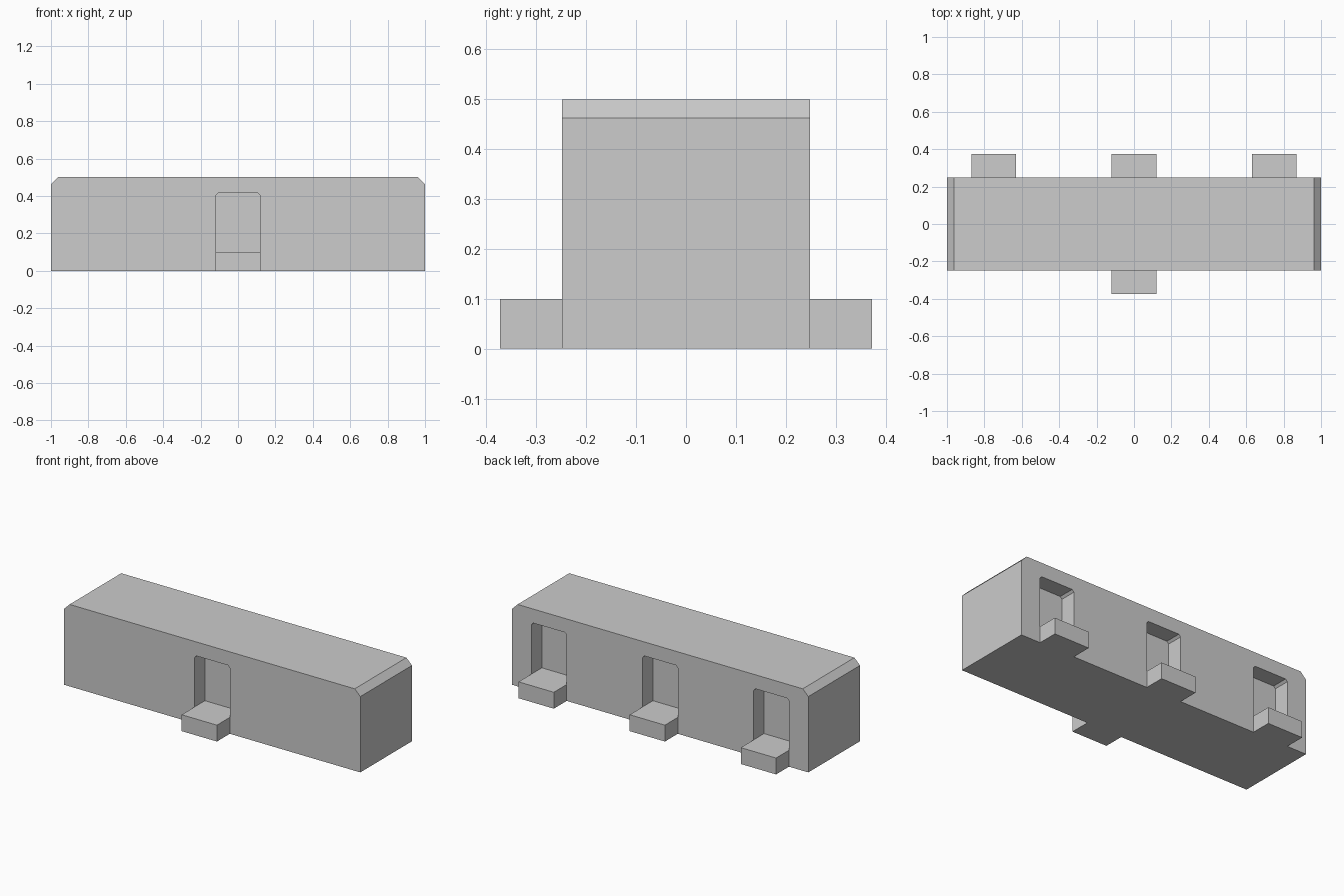
import bpy, bmesh

if "Cube" in bpy.data.objects:
    bpy.data.objects.remove(bpy.data.objects["Cube"])

grey = bpy.data.materials.new("plain_grey")
grey.diffuse_color = (0.604, 0.604, 0.604, 1)
grey.use_nodes = True
grey.node_tree.nodes["Principled BSDF"].inputs["Base Color"].default_value = grey.diffuse_color

# Half sizes, heights and the doorway positions (x, side)
LENGTH, DEPTH, HEIGHT, CHAMFER = 1.0, 0.249, 0.5, 0.0375
DOOR_W, DOOR_TOP, DOOR_CUT = 0.119, 0.4145, 0.0125
STEP_H, STEP_OUT, NICHE = 0.1, 0.373, 0.1
DOORS = [(0, -1), (-0.75, 1), (0, 1), (0.75, 1)]


def prism(name, profile, y0, y1):
    """Extrude an x-z profile from y0 to y1."""
    bm = bmesh.new()
    face = bm.faces.new([bm.verts.new((x, y0, z)) for x, z in profile])
    ext = bmesh.ops.extrude_face_region(bm, geom=[face])
    verts = [v for v in ext["geom"] if isinstance(v, bmesh.types.BMVert)]
    bmesh.ops.translate(bm, verts=verts, vec=(0, y1 - y0, 0))
    bmesh.ops.recalc_face_normals(bm, faces=bm.faces)
    mesh = bpy.data.meshes.new(name)
    bm.to_mesh(mesh)
    bm.free()
    obj = bpy.data.objects.new(name, mesh)
    bpy.context.collection.objects.link(obj)
    mesh.materials.append(grey)
    return obj


def clipped_top(cx, half, z0, z1, c):
    """Rectangle with its two upper corners cut off."""
    return [(cx - half, z0), (cx + half, z0), (cx + half, z1 - c),
            (cx + half - c, z1), (cx - half + c, z1), (cx - half, z1 - c)]


# Long body with chamfered roof ends
body = prism("body", clipped_top(0, LENGTH, 0, HEIGHT, CHAMFER), -DEPTH, DEPTH)

for i, (x, side) in enumerate(DOORS):
    # Recessed doorway
    cutter = prism(f"doorway_cutter_{i}",
                   clipped_top(x, DOOR_W, STEP_H, DOOR_TOP, DOOR_CUT),
                   side * (DEPTH - NICHE), side * (DEPTH + 0.1))
    cutter.hide_render = True
    cutter.hide_set(True)
    cut = body.modifiers.new(f"doorway_{i}", 'BOOLEAN')
    cut.operation = 'DIFFERENCE'
    cut.solver = 'EXACT'
    cut.object = cutter

    # Doorstep
    prism(f"doorstep_{i}",
          [(x - DOOR_W, 0), (x + DOOR_W, 0), (x + DOOR_W, STEP_H), (x - DOOR_W, STEP_H)],
          side * DEPTH, side * STEP_OUT)
